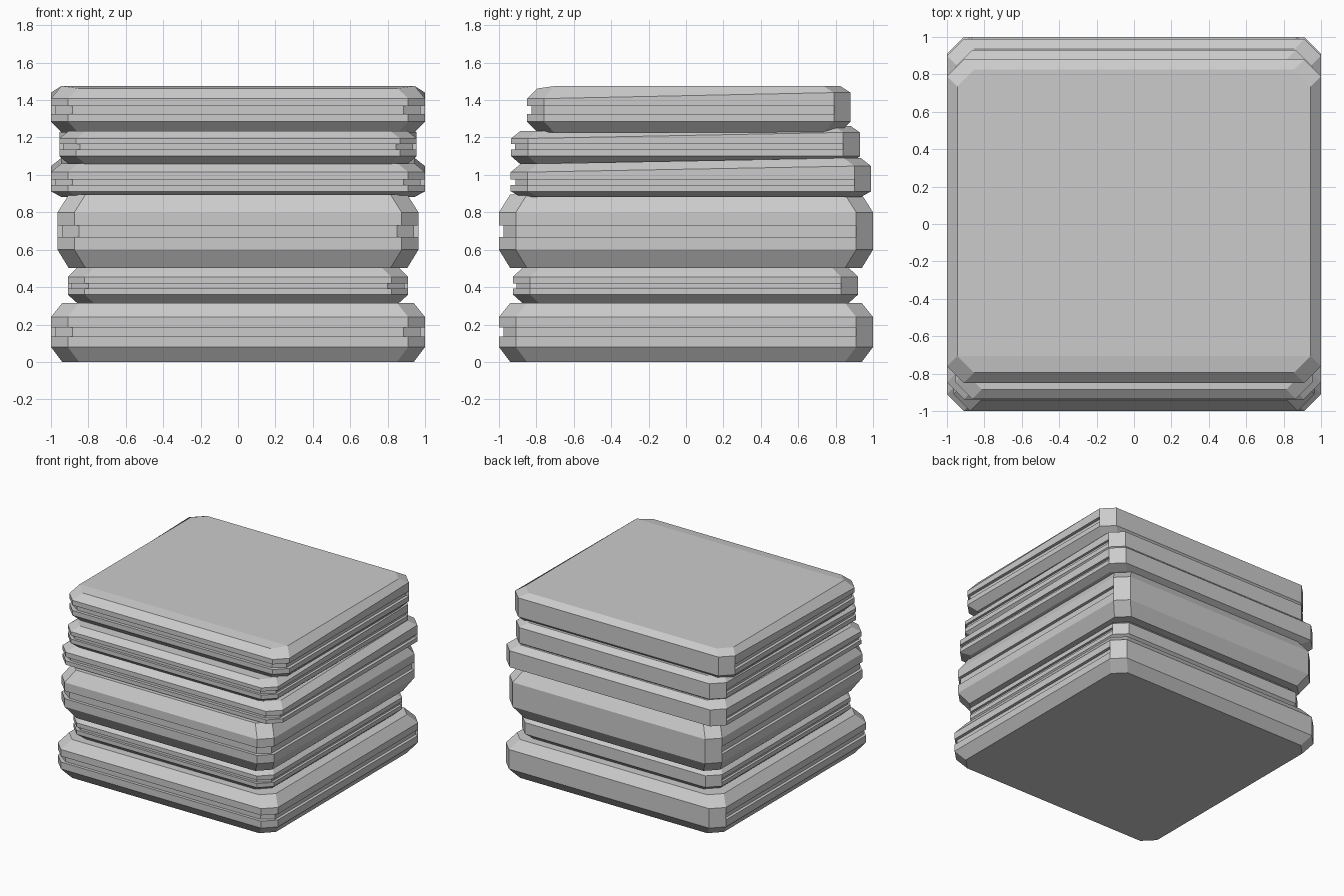
import bpy, bmesh

if "Cube" in bpy.data.objects:
    bpy.data.objects.remove(bpy.data.objects["Cube"])


def ring(bm, w, y0, y1, inset, zf, zs, zb, groove=0.0, c=0.09):
    """Chamfered rectangle; zf/zs/zb are heights at front edge, front corners, back.
    The groove cuts every side except the back and its corners."""
    w, y0, y1 = w - inset, y0 + inset, y1 - inset
    g = groove
    half = [(w - c, y1, zb), (w, y1 - c, zb), (w - g, y1 - c, zb),
            (w - g, y0 + c, zs), (w - c - g, y0 + g, zf)]
    pts = half + [(-x, y, z) for x, y, z in reversed(half)]
    return [bm.verts.new(p) for p in pts]


def folded_sheet(name, w, y0, y1, levels, inset, g, lift=0.0, top_lift=0.0, drop=0.0):
    z0, z1, z2, z3, z4, z5 = levels
    bm = bmesh.new()
    specs = [(z0, inset, 0), (z1, 0, 0), (z2, 0, 0), (z2, 0, g),
             (z3, 0, g), (z3, 0, 0)]
    rings = [ring(bm, w, y0, y1, i, z, z, z, gr) for z, i, gr in specs]
    # upper edges, raised along the back fold
    rings.append(ring(bm, w, y0, y1, 0, z4, z4, z4 + lift))
    rings.append(ring(bm, w, y0, y1, inset, z5 - drop, z5, z5 + top_lift))
    for a, b in zip(rings, rings[1:]):
        for i in range(10):
            j = (i + 1) % 10
            bm.faces.new((a[i], a[j], b[j], b[i]))
    # bottom cap, and top cap in three strips
    bm.faces.new(rings[0])
    t = rings[-1]
    for strip in ((0, 1, 8, 9), (1, 2, 7, 8), (2, 3, 6, 7), (3, 4, 5, 6)):
        bm.faces.new([t[i] for i in strip])
    bmesh.ops.remove_doubles(bm, verts=bm.verts, dist=1e-4)
    bmesh.ops.recalc_face_normals(bm, faces=bm.faces)
    me = bpy.data.meshes.new(name)
    bm.to_mesh(me)
    bm.free()
    bpy.context.collection.objects.link(bpy.data.objects.new(name, me))


# stack from bottom to top
folded_sheet("folded_sheet_1", 1.0, -1.0, 1.0,
             (0, .08, .137, .185, .24, .315), .06, .025)
folded_sheet("folded_sheet_2", .91, -.925, .92,
             (.315, .36, .393, .42, .455, .503), .05, .02)
folded_sheet("folded_sheet_3", .965, -1.0, 1.0,
             (.502, .60, .667, .73, .80, .895), .06, .025)
folded_sheet("folded_sheet_4", 1.0, -.937, .99,
             (.882, .912, .945, .975, 1.015, 1.06), .055, .025, .032, .03)
folded_sheet("folded_sheet_5", .955, -.935, .93,
             (1.057, 1.10, 1.135, 1.165, 1.195, 1.235), .05, .02, .032, .027)
folded_sheet("folded_sheet_6", 1.0, -.85, .88,
             (1.228, 1.285, 1.325, 1.368, 1.408, 1.475), .055, .025, .032, 0, .013)
